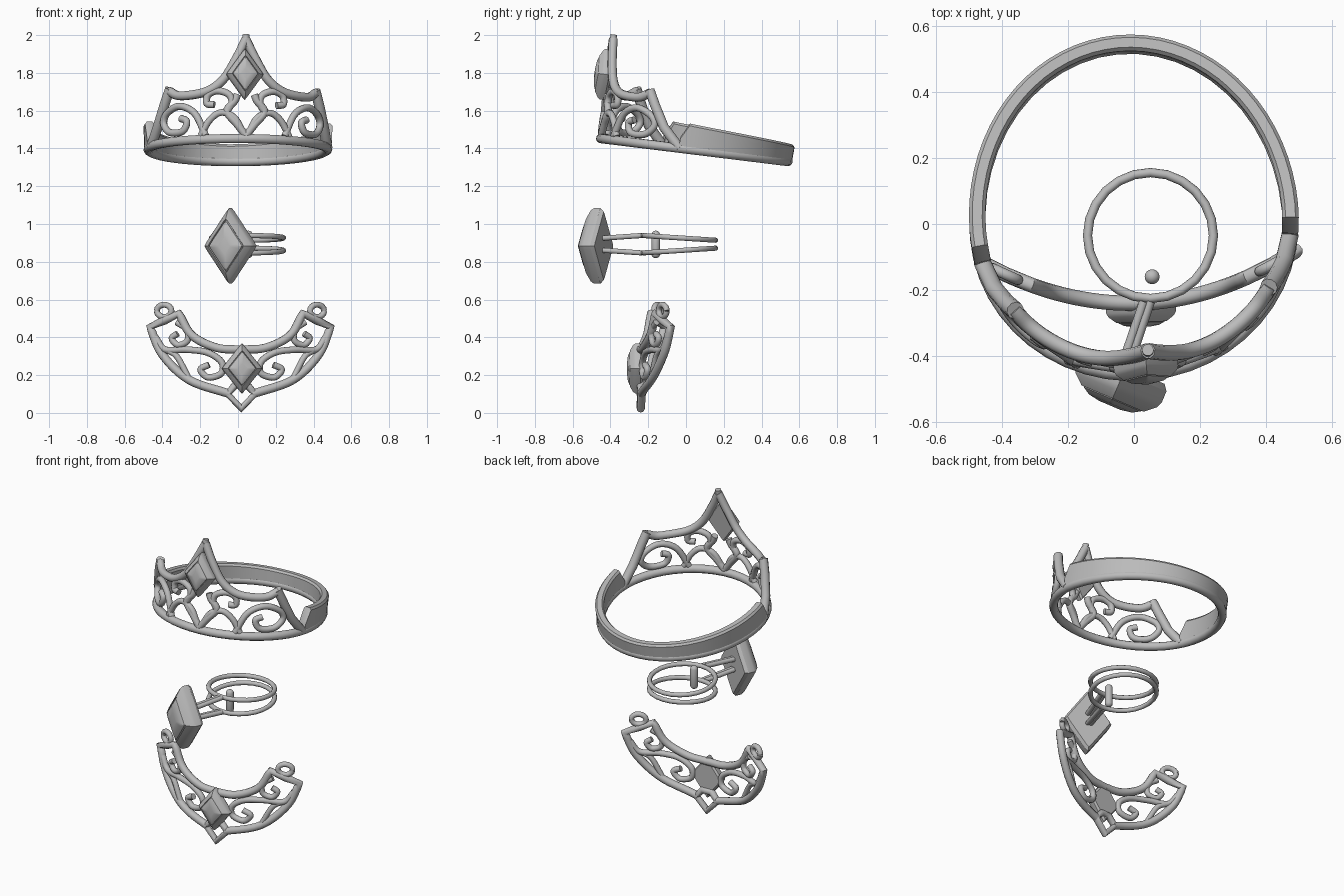
import bpy, bmesh
from math import sin, cos, asin, pi, radians
from mathutils import Matrix, Vector

cube = bpy.data.objects.get("Cube")
if cube:
    bpy.data.objects.remove(cube)

metal = bpy.data.materials.new("silver_grey")
metal.use_nodes = True
GREY = (0.5, 0.5, 0.5, 1)
metal.diffuse_color = GREY
metal.node_tree.nodes["Principled BSDF"].inputs["Base Color"].default_value = GREY


def finish(ob, angle=50):
    if not ob.data.materials:
        ob.data.materials.append(metal)
    bpy.ops.object.select_all(action='DESELECT')
    ob.select_set(True)
    bpy.context.view_layer.objects.active = ob
    if ob.type == 'CURVE':
        bpy.ops.object.convert(target='MESH')
    bpy.ops.object.shade_smooth_by_angle(angle=radians(angle))


def smooth(pts, n=6):
    """Catmull-Rom curve through 2D points."""
    p = [Vector(q) for q in pts]
    p = [2 * p[0] - p[1]] + p + [2 * p[-1] - p[-2]]
    out = []
    for a, b, c, d in zip(p, p[1:], p[2:], p[3:]):
        for i in range(n):
            t = i / n
            out.append(0.5 * (2 * b + (c - a) * t + (2 * a - 5 * b + 4 * c - d) * t * t
                              + (3 * b - a - 3 * c + d) * t ** 3))
    return out + [p[-2]]


def tube(name, pts, r, closed=False):
    cu = bpy.data.curves.new(name, 'CURVE')
    cu.dimensions = '3D'
    cu.bevel_depth = r
    cu.bevel_resolution = 3
    cu.use_fill_caps = True
    sp = cu.splines.new('POLY')
    sp.points.add(len(pts) - 1)
    for q, v in zip(sp.points, pts):
        q.co = (*v, 1)
    sp.use_cyclic_u = closed
    ob = bpy.data.objects.new(name, cu)
    bpy.context.collection.objects.link(ob)
    finish(ob)


def pair(name, pts, r, place):
    """Left and right copies of a curve laid on a curved sheet."""
    for side, s in (("left", 1), ("right", -1)):
        tube(f"{side}_{name}", [place(s * x, z) for x, z in pts], r)


def mesh_object(name, bm, angle):
    bmesh.ops.recalc_face_normals(bm, faces=bm.faces)
    me = bpy.data.meshes.new(name)
    bm.to_mesh(me)
    bm.free()
    ob = bpy.data.objects.new(name, me)
    bpy.context.collection.objects.link(ob)
    finish(ob, angle)


def loft(bm, rings):
    n = len(rings[0])
    for a, b in zip(rings, rings[1:]):
        for i in range(n):
            bm.faces.new((a[i], a[(i + 1) % n], b[(i + 1) % n], b[i]))
    bm.faces.new(rings[0])
    bm.faces.new(rings[-1])


def gem(name, w, h, depth, matrix):
    """Rhombus setting with a low domed stone, flat back at y = 0, facing -y."""
    corners = [Vector((w, 0, 0)), Vector((0, 0, h)), Vector((-w, 0, 0)), Vector((0, 0, -h))]
    outline = []
    for i, c in enumerate(corners):
        before, after = corners[i - 1], corners[(i + 1) % 4]
        outline += [c.lerp(before, 0.1), c * 0.98, c.lerp(after, 0.1)]
    profile = [(0.9, 0), (1, 0.15), (1, 0.45), (0.94, 0.6), (0.72, 0.82),
               (0.69, 0.76), (0.66, 0.84), (0.5, 0.95), (0.25, 1)]
    bm = bmesh.new()
    rings = [[bm.verts.new(matrix @ (v * s + Vector((0, -d * depth, 0)))) for v in outline]
             for s, d in profile]
    loft(bm, rings)
    mesh_object(name, bm, 32)


# ---- Tiara: egg-shaped hoop, tilted and slightly turned ----
TA, T_FRONT, T_BACK = 0.475, 0.455, 0.545
TM = (Matrix.Translation((0, 0, 1.397)) @ Matrix.Rotation(radians(-7), 4, 'X')
      @ Matrix.Rotation(radians(5.3), 4, 'Z'))


def hoop(a, h, off=0):
    depth = T_FRONT if cos(a) > 0 else T_BACK
    return TM @ Vector(((TA + off) * sin(a), -(depth + off) * cos(a), h))


def front(x, h):
    return hoop(asin(max(-1, min(1, x / TA))), h)


tube("tiara_hoop", [hoop(2 * pi * i / 48, 0) for i in range(48)], 0.025, True)

# Tall band round the back, highest at its two ends
bm = bmesh.new()
rings = []
steps = 40
for i in range(steps + 1):
    t = i / steps
    top = 0.09 + 0.05 * abs(2 * t - 1) ** 1.5
    if i in (0, steps):
        top = 0.06
    section = [(-0.02, -0.005), (0.02, -0.005), (0.025, top - 0.012), (0.015, top),
               (-0.015, top), (-0.025, top - 0.012)]
    rings.append([bm.verts.new(hoop(radians(80 + 200 * t), z, o)) for o, z in section])
loft(bm, rings)
mesh_object("tiara_back_band", bm, 40)

# Pointed rim: centre peak, valley, side peak and end post
rim = smooth([(0, 0.53), (0.052, 0.425), (0.12, 0.315), (0.21, 0.253), (0.335, 0.24), (0.39, 0.272)])
pair("tiara_rim", rim, 0.024, front)
pair("tiara_post", [(0.386, 0.285), (0.41, 0.21), (0.44, 0.1), (0.468, 0)], 0.027, front)
tube("tiara_peak", [front(0, 0.49), front(0, 0.555)], 0.018)

# Scrollwork
pair("tiara_heart", smooth([(0.045, 0.235), (0.06, 0.2), (0.1, 0.145), (0.05, 0.08), (0, 0.015)]),
     0.02, front)
pair("tiara_upper_curl", smooth([(0.165, 0.182), (0.203, 0.19), (0.198, 0.235), (0.15, 0.256),
                                 (0.09, 0.235), (0.075, 0.19), (0.1, 0.145)]), 0.019, front)
pair("tiara_arch", smooth([(0.01, 0.02), (0.06, 0.11), (0.13, 0.14), (0.19, 0.1), (0.235, 0.02)]),
     0.018, front)
pair("tiara_big_scroll", smooth([(0.21, 0.02), (0.265, 0.14), (0.34, 0.185), (0.4, 0.155), (0.415, 0.1),
                                 (0.385, 0.05), (0.325, 0.05), (0.305, 0.1), (0.335, 0.12)]),
     0.019, front)
gem("tiara_gem", 0.1, 0.138, 0.08, TM @ Matrix.Translation((-0.008, -0.45, 0.34)))

# ---- Finger ring: two splayed hoops, shank bars, pin and large gem ----
RC = Vector((0.05, -0.035, 0.893))
for name, s in (("upper", 1), ("lower", -1)):
    pts = []
    for i in range(24):
        a = 2 * pi * i / 24
        y = 0.191 * sin(a)
        pts.append(RC + Vector((0.191 * cos(a), y, s * (0.0335 - 0.065 * y))))
    tube(f"ring_{name}_hoop", pts, 0.014, True)
    for k in (-0.01, 0.01):
        tube(f"ring_{name}_shank", [(0.04 + k, -0.235, 0.893 + s * 0.046),
                                    (-0.03 + k, -0.44, 0.893 + s * 0.032)], 0.014)

bpy.ops.mesh.primitive_uv_sphere_add(segments=16, ring_count=9, radius=0.023,
                                     location=(0.055, -0.16, 0.892))
pin = bpy.context.object
pin.name = "ring_pin"
for v in pin.data.vertices:
    v.co.z += 0.05 if v.co.z > 0 else -0.05
finish(pin)
gem("ring_gem", 0.145, 0.204, 0.125,
    Matrix.Translation((-0.025, -0.435, 0.884)) @ Matrix.Rotation(radians(-23), 4, 'Z'))

# ---- Necklace: curved collar plate ----
NM = Matrix.Translation((0.009, 0, 0)) @ Matrix.Rotation(radians(2), 4, 'Z')


def collar(x, z):
    return NM @ Vector((x, -0.24 + 0.62 * x * x, z))


inner = smooth([(0, 0.335), (0.13, 0.345), (0.26, 0.41), (0.328, 0.525)])
outer = smooth([(0.478, 0.455), (0.415, 0.31), (0.275, 0.175), (0.06, 0.1)])
pair("collar_frame", inner + [Vector((0.403, 0.49))] + outer, 0.023, collar)
tube("collar_drop", [collar(x, z) for x, z in
                     ((0, 0.024), (0.073, 0.1), (0.03, 0.15), (-0.03, 0.15), (-0.073, 0.1))], 0.022, True)
circle = [(0.405 + 0.038 * cos(i * pi / 8), 0.54 + 0.033 * sin(i * pi / 8)) for i in range(17)]
pair("collar_eyelet", circle, 0.016, collar)

# Scrollwork
pair("collar_vine", smooth([(0.45, 0.4), (0.4, 0.335), (0.29, 0.335), (0.18, 0.32), (0.105, 0.27),
                            (0.105, 0.21), (0.175, 0.188), (0.215, 0.23), (0.17, 0.255)]), 0.018, collar)
pair("collar_curl", smooth([(0.335, 0.42), (0.365, 0.395), (0.335, 0.36), (0.285, 0.38),
                            (0.285, 0.44), (0.34, 0.48)]), 0.017, collar)
pair("collar_leaf", smooth([(0.4, 0.335), (0.34, 0.3), (0.28, 0.19)]), 0.016, collar)
gem("collar_gem", 0.108, 0.135, 0.08, NM @ Matrix.Translation((0.003, -0.232, 0.235)))
